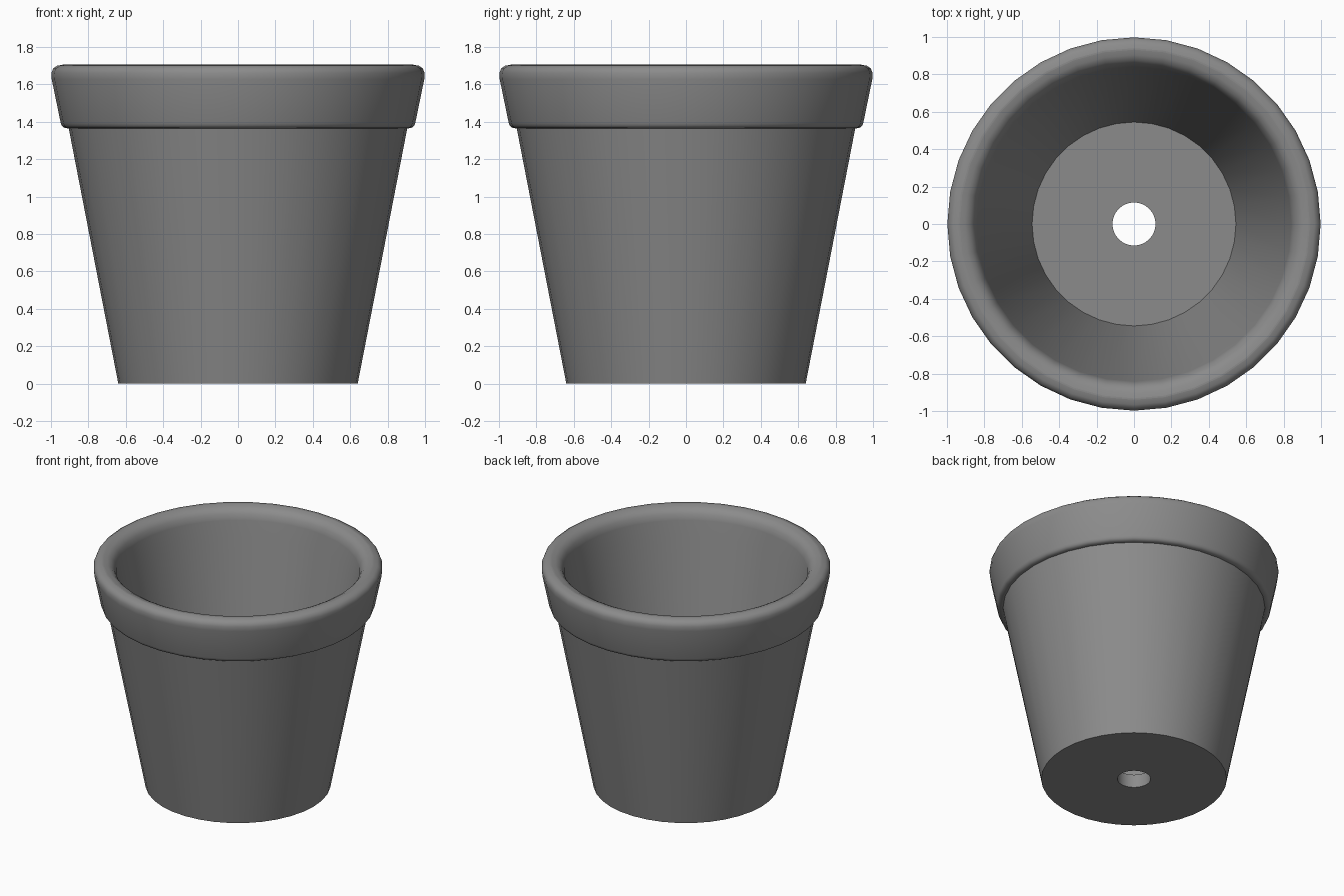
import bpy
import bmesh
import math
from mathutils import Matrix, Vector

cube = bpy.data.objects.get("Cube")
if cube:
    bpy.data.objects.remove(cube, do_unlink=True)

SEGMENTS = 36

grey = bpy.data.materials.new("plain grey clay")
grey.use_nodes = True
colour = (0.26, 0.26, 0.26, 1)
grey.diffuse_color = colour
grey.node_tree.nodes["Principled BSDF"].inputs["Base Color"].default_value = colour


def rounded(profile, steps=4):
    """Replace each (r, z, radius) corner with a short curve."""
    points = []
    count = len(profile)
    for i, (r, z, size) in enumerate(profile):
        corner = Vector((r, z))
        if not size:
            points.append(corner)
            continue
        before = Vector(profile[i - 1][:2]) - corner
        after = Vector(profile[(i + 1) % count][:2]) - corner
        start = corner + before.normalized() * size
        end = corner + after.normalized() * size
        for k in range(steps + 1):
            t = k / steps
            points.append(start * (1 - t) ** 2 + corner * 2 * t * (1 - t) + end * t * t)
    return points


def lathe(name, profile):
    """Spin a closed profile around the z axis."""
    bm = bmesh.new()
    rings = []
    for k in range(SEGMENTS):
        turn = Matrix.Rotation(math.tau * k / SEGMENTS, 3, "Z")
        rings.append([bm.verts.new(turn @ Vector((p.x, 0, p.y))) for p in profile])
    for k, ring in enumerate(rings):
        following = rings[(k + 1) % SEGMENTS]
        for i in range(len(ring)):
            j = (i + 1) % len(ring)
            bm.faces.new((ring[i], following[i], following[j], ring[j]))
    bmesh.ops.recalc_face_normals(bm, faces=bm.faces)
    mesh = bpy.data.meshes.new(name)
    bm.to_mesh(mesh)
    bm.free()
    mesh.materials.append(grey)
    pot = bpy.data.objects.new(name, mesh)
    bpy.context.collection.objects.link(pot)
    bpy.ops.object.select_all(action="DESELECT")
    pot.select_set(True)
    bpy.context.view_layer.objects.active = pot
    bpy.ops.object.shade_smooth_by_angle(angle=math.radians(35))


# Hollow pot: drain hole, tapered wall, overhanging lip, inner wall, floor
lathe("flower_pot", rounded([
    (0.115, 0, 0),
    (0.64, 0, 0),
    (0.905, 1.365, 0),
    (0.942, 1.365, 0.03),
    (1.012, 1.705, 0.08),
    (0.86, 1.705, 0.08),
    (0.83, 1.56, 0.06),
    (0.545, 0.1, 0),
    (0.115, 0.1, 0),
]))
